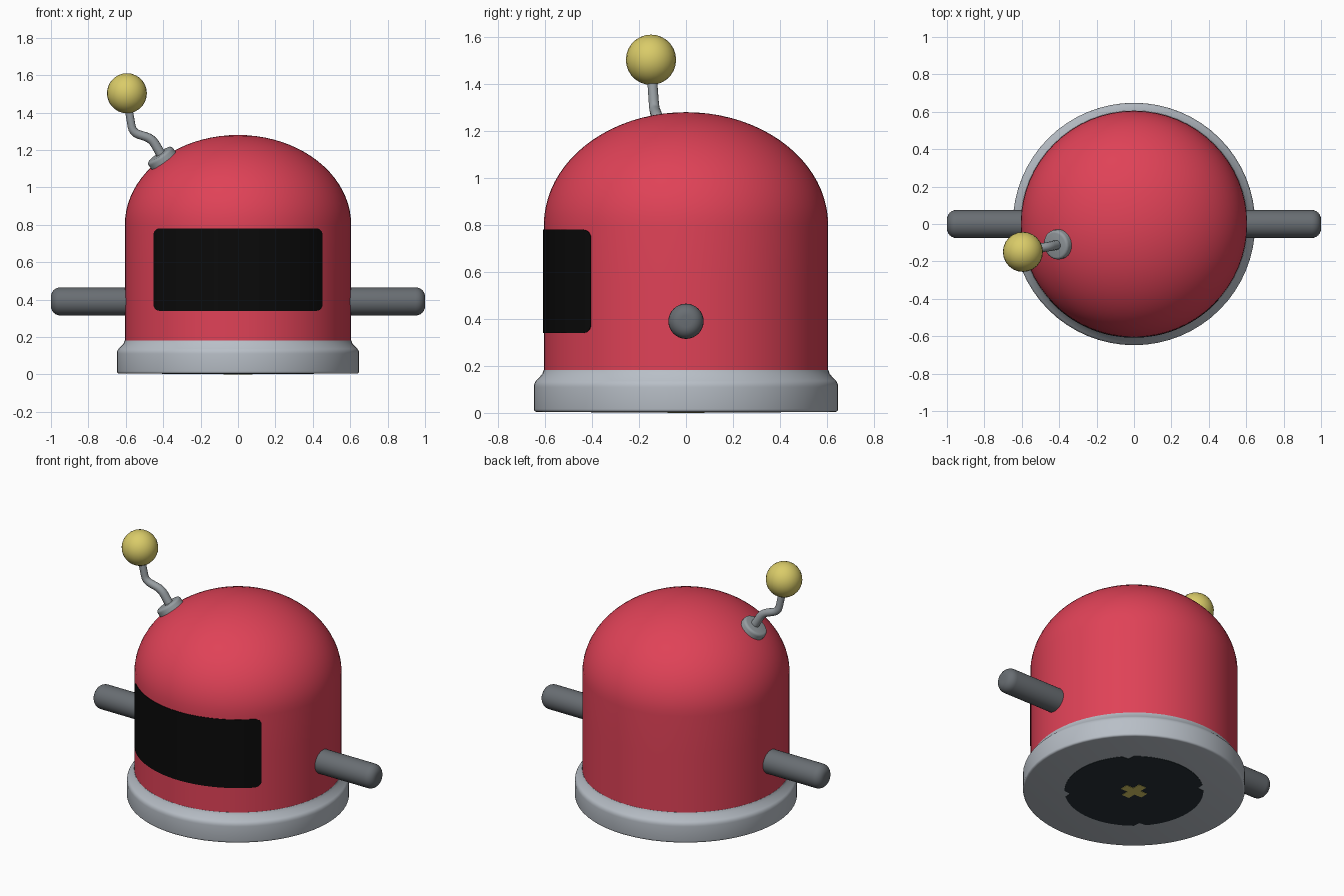
import bpy, bmesh, math
from mathutils import Vector

cube = bpy.data.objects.get("Cube")
if cube:
    bpy.data.objects.remove(cube, do_unlink=True)


def material(name, r, g, b):
    m = bpy.data.materials.new(name)
    m.use_nodes = True
    m.diffuse_color = (r, g, b, 1)
    m.node_tree.nodes["Principled BSDF"].inputs["Base Color"].default_value = (r, g, b, 1)
    return m


RED = material("red", 0.74, 0.054, 0.095)
LIGHT = material("light grey", 0.48, 0.52, 0.57)
MID = material("mid grey", 0.31, 0.34, 0.36)
DARK = material("dark grey", 0.14, 0.155, 0.17)
BLACK = material("black", 0.003, 0.003, 0.003)
SLATE = material("dark slate", 0.02, 0.031, 0.038)
GOLD = material("gold", 0.70, 0.60, 0.14)


def finish(name, bm, mat, smooth=True):
    bmesh.ops.recalc_face_normals(bm, faces=bm.faces)
    mesh = bpy.data.meshes.new(name)
    bm.to_mesh(mesh)
    bm.free()
    mesh.materials.append(mat)
    obj = bpy.data.objects.new(name, mesh)
    bpy.context.collection.objects.link(obj)
    if smooth:
        bpy.ops.object.select_all(action='DESELECT')
        obj.select_set(True)
        bpy.context.view_layer.objects.active = obj
        bpy.ops.object.shade_smooth_by_angle(angle=math.radians(40))
    return obj


def lathe(name, profile, mat, steps=64):
    """Spin (radius, height) points about z; ends on the axis are welded."""
    bm = bmesh.new()
    verts = [bm.verts.new((r, 0, z)) for r, z in profile]
    edges = [bm.edges.new(pair) for pair in zip(verts, verts[1:])]
    bmesh.ops.spin(bm, geom=verts + edges, axis=(0, 0, 1), cent=(0, 0, 0),
                   angle=math.tau, steps=steps)
    bmesh.ops.remove_doubles(bm, verts=bm.verts, dist=0.0001)
    return finish(name, bm, mat)


def arc(cr, cz, a, b, start, end, n):
    """Elliptical arc of profile points, angles in degrees."""
    angles = [math.radians(start + (end - start) * i / n) for i in range(n + 1)]
    return [(max(0, cr + a * math.cos(t)), cz + b * math.sin(t)) for t in angles]


def flat_plate(name, outline, low, high, mat):
    bm = bmesh.new()
    face = bm.faces.new([bm.verts.new((x, y, low)) for x, y in outline])
    top = bmesh.ops.extrude_face_region(bm, geom=[face])["geom"]
    moved = [v for v in top if isinstance(v, bmesh.types.BMVert)]
    bmesh.ops.translate(bm, verts=moved, vec=(0, 0, high - low))
    return finish(name, bm, mat, smooth=False)


# Domed body
R = 0.605
lathe("body", [(0, 0.1), (R, 0.1), (R, 0.3), (R, 0.55)] + arc(0, 0.8, R, 0.48, 0, 90, 20), RED)

# Base skirt with a sloping shoulder
lathe("base", [(0, 0.004)] + arc(0.636, 0.016, 0.012, 0.012, -90, 0, 3)
      + arc(0.62, 0.11, 0.028, 0.035, 0, 50, 4) + [(0.612, 0.165), (0.606, 0.182), (0, 0.182)], LIGHT)

# Curved visor with rounded corners, lying on the body
bm = bmesh.new()
half, low, high, corner = math.asin(0.45 / R), 0.34, 0.78, 0.035
turn = corner / R * 1.3
ends = [turn * (1 - math.cos(math.pi / 2 * i / 6)) for i in range(6)]
angles = [-half + e for e in ends]
angles += [(half - turn) * (i / 20 - 1) for i in range(41)]
angles += [half - e for e in reversed(ends)]
outer, inner = [], []
for t in angles:
    k = max(0, abs(t) - (half - turn)) / turn
    inset = corner * (1 - math.sqrt(max(0, 1 - k * k)))
    for ring, rad in ((outer, R + 0.003), (inner, R - 0.004)):
        ring.append([bm.verts.new((rad * math.sin(t), -rad * math.cos(t), z))
                     for z in (low + inset, high - inset)])
for i in range(len(angles) - 1):
    a, b, c, d = outer[i], outer[i + 1], inner[i], inner[i + 1]
    for quad in ((a[0], b[0], b[1], a[1]), (c[1], d[1], d[0], c[0]),
                 (a[1], b[1], d[1], c[1]), (c[0], d[0], b[0], a[0])):
        bm.faces.new(quad)
for i in (0, -1):
    bm.faces.new((outer[i][0], outer[i][1], inner[i][1], inner[i][0]))
finish("visor", bm, BLACK)

# Straight arms with rounded tips
for side, sign in (("left", 1), ("right", -1)):
    arm = lathe(side + "_arm", [(0, 0.5), (0.075, 0.5)]
                + arc(0.025, 0.95, 0.05, 0.05, 0, 90, 6) + [(0, 1)], DARK, 32)
    arm.rotation_euler = (0, sign * math.pi / 2, 0)
    arm.location = (0, 0, 0.39)

# Antenna collar
collar = lathe("antenna_collar", [(0, -0.04), (0.08, -0.04), (0.08, 0.005)]
               + arc(0.065, 0.005, 0.015, 0.015, 0, 90, 3) + [(0, 0.02)], MID, 24)
collar.location = (-0.41, -0.11, 1.16)
collar.rotation_mode = 'QUATERNION'
collar.rotation_quaternion = Vector((-0.57, -0.15, 0.8)).to_track_quat('Z', 'Y')

# Bent antenna stem, swept along a path
curve = bpy.data.curves.new("antenna_stem", 'CURVE')
curve.dimensions = '3D'
curve.bevel_depth = 0.024
curve.bevel_resolution = 4
curve.use_fill_caps = True
curve.materials.append(MID)
path = [Vector(p) for p in ((-0.405, -0.11, 1.165), (-0.46, -0.122, 1.26),
                            (-0.563, -0.135, 1.293), (-0.592, -0.147, 1.46))]
points = [path[0]]
for before, bend, after in zip(path, path[1:], path[2:]):
    p = bend + (before - bend).normalized() * 0.035
    q = bend + (after - bend).normalized() * 0.035
    for t in (0, 0.25, 0.5, 0.75, 1):
        points.append(p * (1 - t) ** 2 + bend * 2 * t * (1 - t) + q * t * t)
points.append(path[-1])
spline = curve.splines.new('POLY')
spline.points.add(len(points) - 1)
for i, p in enumerate(points):
    spline.points[i].co = (*p, 1)
    spline.points[i].radius = 1.08 - 0.2 * i / len(points)
spline.use_smooth = True
bpy.context.collection.objects.link(bpy.data.objects.new("antenna_stem", curve))

# Antenna ball
bm = bmesh.new()
bmesh.ops.create_uvsphere(bm, u_segments=24, v_segments=14, radius=0.107)
ball = finish("antenna_ball", bm, GOLD)
ball.location = (-0.594, -0.149, 1.503)

# Underside plate with four small notches
outline = []
for i in range(72):
    t = math.tau * i / 72
    rad = 0.375 if i % 18 == 9 else 0.405
    outline.append((rad * math.cos(t), rad * math.sin(t)))
flat_plate("underside_plate", outline, 0.002, 0.008, SLATE)

# Gold cross at the centre of the plate
w, n = 0.027, 0.078
quarter = [(n, -w), (n, w), (w, w)]
cross = []
for i in range(4):
    c, s = round(math.cos(i * math.pi / 2)), round(math.sin(i * math.pi / 2))
    cross += [(x * c - y * s, x * s + y * c) for x, y in quarter]
flat_plate("underside_cross", cross, 0, 0.006, GOLD)
